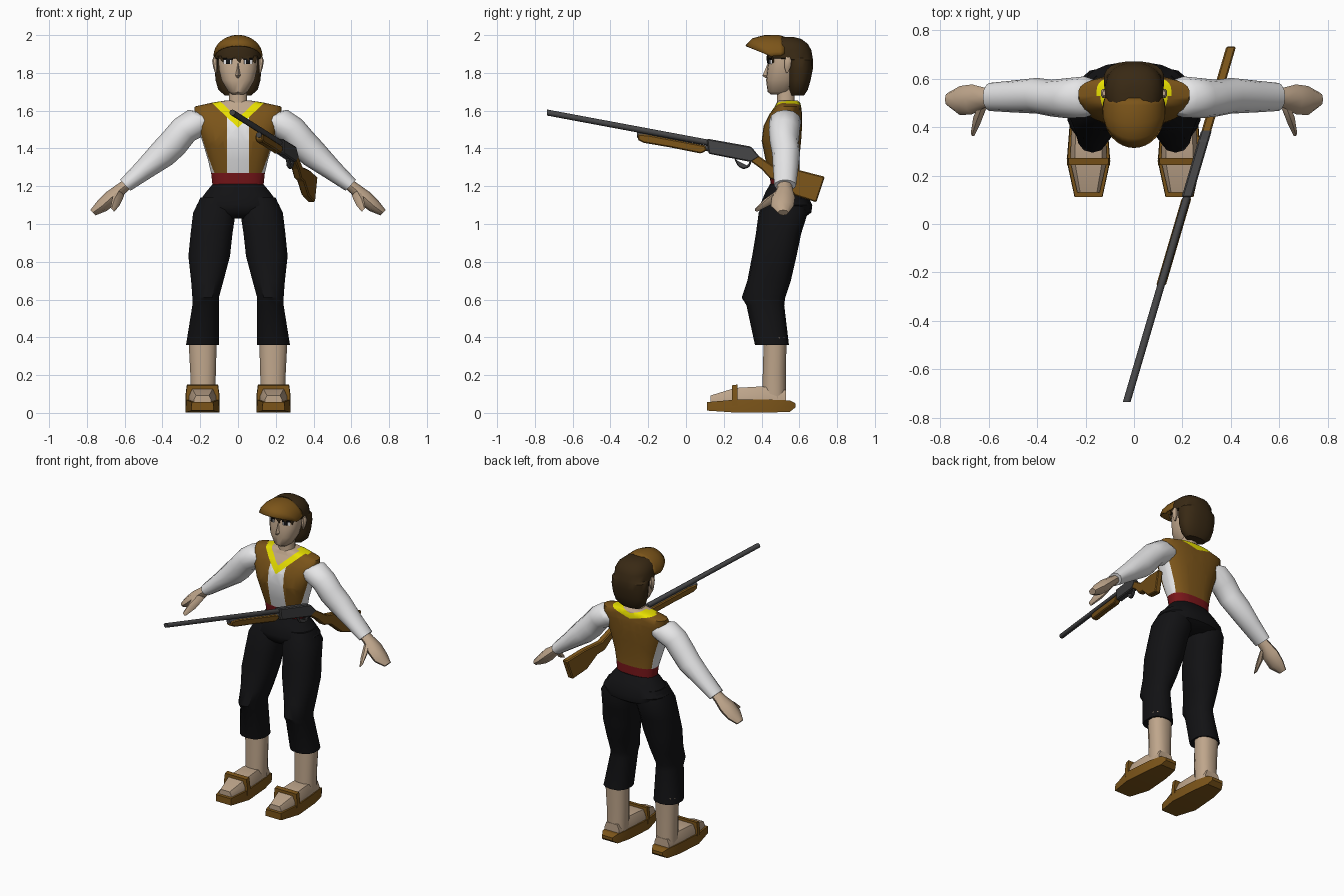
import bpy, bmesh, math
from mathutils import Vector

if "Cube" in bpy.data.objects:
    bpy.data.objects.remove(bpy.data.objects["Cube"])

COLORS = {"white": (.82, .82, .83), "vest_brown": (.2, .09, .01), "yellow": (.85, .78, .0),
          "sash_red": (.19, .008, .01), "trouser_black": (.006, .006, .007), "skin": (.52, .38, .26),
          "hair_brown": (.04, .022, .007), "gun_grey": (.06, .06, .062)}
MATS = {}
for key, c in COLORS.items():
    MATS[key] = bpy.data.materials.new(key)
    MATS[key].diffuse_color = (*c, 1)


def finish(name, bm, mats, angle=40):
    bmesh.ops.recalc_face_normals(bm, faces=bm.faces)
    me = bpy.data.meshes.new(name)
    bm.to_mesh(me)
    bm.free()
    for m in mats.split():
        me.materials.append(MATS[m])
    ob = bpy.data.objects.new(name, me)
    bpy.context.collection.objects.link(ob)
    if angle:
        bpy.ops.object.select_all(action='DESELECT')
        ob.select_set(True)
        bpy.context.view_layer.objects.active = ob
        bpy.ops.object.shade_smooth_by_angle(angle=math.radians(angle))
    return ob


def skin_rings(rings, closed=True):
    """Bridge a list of point rings; cap the ends when closed."""
    bm = bmesh.new()
    vs = [[bm.verts.new(p) for p in r] for r in rings]
    n = len(vs[0])
    for a, b in zip(vs, vs[1:]):
        for i in range(n if closed else n - 1):
            j = (i + 1) % n
            bm.faces.new((a[i], a[j], b[j], b[i]))
    if closed:
        bm.faces.new(vs[0])
        bm.faces.new(vs[-1])
    return bm


def hring(z, x0, x1, y0, y1, n=16, p=2.4):
    """Horizontal superellipse filling a box."""
    pts = []
    for i in range(n):
        a = 2 * math.pi * (i + .5) / n
        c, s = math.cos(a), math.sin(a)
        pts.append(((x0 + x1) / 2 + (x1 - x0) / 2 * math.copysign(abs(c) ** (2 / p), c),
                    (y0 + y1) / 2 + (y1 - y0) / 2 * math.copysign(abs(s) ** (2 / p), s), z))
    return pts


def column(name, rows, mat, side=1, n=16, angle=40):
    """Rows are z, x0, x1, y0, y1."""
    return finish(name, skin_rings([hring(z, side * a, side * b, c, d, n) for z, a, b, c, d in rows]), mat, angle)


def limb(name, rows, mat, side, n=10):
    """Rows are x, y, z, radius, y radius, along the slanting arm."""
    rings = []
    for x, y, z, r, ry in rows:
        ang = [2 * math.pi * i / n for i in range(n)]
        rings.append([(side * (x + .69 * r * math.cos(a)), y + ry * math.sin(a), z + .72 * r * math.cos(a)) for a in ang])
    return finish(name, skin_rings(rings), mat, 45)


def shoe_part(name, rows, mat, side, taper):
    """Rows are y, half width, z0, z1; sections narrow to the top."""
    rings = []
    for y, h, z0, z1 in rows:
        rings.append([(side * (.188 + k), y, z) for k, z in
                      ((-h, z0), (h, z0), (h, (z0 + z1) / 2), (h * taper, z1), (-h * taper, z1), (-h, (z0 + z1) / 2))])
    return finish(name, skin_rings(rings), mat, 25)


def sym(rows):
    return [(z, -h, h, a, b) for z, h, a, b in rows]


# torso: shirt, vest, collar and sash in one skin, cut along the colour borders
rows = sym([(1.20, .135, .45, .60), (1.27, .143, .44, .60), (1.34, .16, .42, .60), (1.44, .19, .40, .61),
            (1.52, .217, .41, .615), (1.58, .232, .44, .615), (1.622, .23, .47, .61),
            (1.642, .14, .48, .605), (1.655, .06, .49, .59)])
bm = skin_rings([hring(*r, 28, 2.6) for r in rows])
cuts = [((0, 0, 1.27), (0, 0, 1)), ((0, .47, 0), (0, 1, 0)), ((0, .56, 0), (0, 1, 0)), ((0, .53, 0), (0, 1, 0))]
for s in (-1, 1):
    cuts.append(((s * .058, 0, 0), (1, 0, 0)))
    cuts += [((0, 0, z), (-s * k, 0, 1)) for z, k in ((1.51, .95), (1.56, .95), (1.60, .25), (1.635, .25))]
for co, no in cuts:
    bmesh.ops.bisect_plane(bm, geom=bm.verts[:] + bm.edges[:] + bm.faces[:], plane_co=co, plane_no=Vector(no).normalized())
for f in bm.faces:
    x, y, z = f.calc_center_median()
    x = abs(x)
    front = y < .53
    d = z - (1.51 + .95 * x if front else 1.60 + .25 * x)
    if z < 1.27:
        f.material_index = 3
    elif d > (.05 if front else .035):
        f.material_index = 4
    elif d > 0:
        f.material_index = 2
    elif (front and y < .47 and x < .058) or (.47 < y < .56 and x > .1 and z < 1.5):
        f.material_index = 0
    else:
        f.material_index = 1
finish("torso", bm, "white vest_brown yellow sash_red skin", 50)

# trousers
column("trouser_seat", sym([(1.212, .135, .445, .605), (1.17, .17, .42, .635), (1.10, .222, .39, .67),
                            (1.06, .20, .40, .665), (1.03, .08, .43, .62)]), "trouser_black", n=20)
for s, side in ((1, "left"), (-1, "right")):
    column(side + "_trouser_leg", [
        (1.14, .02, .20, .42, .62), (1.06, .01, .24, .385, .645), (.95, .027, .253, .37, .61),
        (.83, .04, .265, .35, .585), (.70, .075, .25, .325, .555), (.61, .10, .243, .295, .525),
        (.57, .10, .243, .32, .52), (.36, .10, .277, .365, .545)], "trouser_black", s, 14, 35)
    # lower leg, foot and sandal
    column(side + "_shin", [(.40, .11, .265, .41, .535), (.22, .115, .255, .405, .53), (.07, .12, .25, .40, .53)], "skin", s, 12)
    shoe_part(side + "_foot", [(.13, .046, .045, .092), (.26, .076, .05, .132), (.40, .07, .05, .14), (.53, .055, .05, .12)], "skin", s, .75)
    shoe_part(side + "_sandal_sole", [(.112, .058, .012, .057), (.26, .09, .002, .07), (.45, .075, .002, .07),
                                      (.55, .056, .006, .066), (.58, .04, .03, .05)], "vest_brown", s, .97)
    shoe_part(side + "_sandal_strap", [(.243, .088, .04, .146), (.272, .09, .04, .15)], "vest_brown", s, .92)
    # sleeve, hand and thumb
    limb(side + "_sleeve", [(.16, .525, 1.55, .06, .07), (.205, .525, 1.545, .083, .085), (.285, .52, 1.497, .078, .082),
                            (.34, .52, 1.43, .08, .076), (.40, .53, 1.37, .076, .074), (.50, .527, 1.285, .056, .066),
                            (.597, .525, 1.205, .04, .058)], "white", s, 12)
    limb(side + "_hand", [(.57, .522, 1.225, .028, .036), (.62, .522, 1.185, .032, .042), (.67, .515, 1.14, .04, .062),
                          (.72, .51, 1.095, .036, .06), (.768, .515, 1.06, .02, .028)], "skin", s, 8)
    limb(side + "_thumb", [(.62, .50, 1.17, .026, .02), (.645, .44, 1.12, .028, .03), (.665, .375, 1.075, .014, .012)], "skin", s, 6)
    # ear
    column(side + "_ear", [(1.80, .112, .122, .53, .54), (1.83, .108, .132, .52, .555), (1.865, .108, .138, .52, .56),
                           (1.885, .11, .13, .53, .55)], "skin", s, 8)
    # eye plates
    for nm, x, y, w, h, z, mat in (("eye_white", .055, .443, .046, .024, 1.858, "white"),
                                   ("pupil", .052, .438, .022, .024, 1.858, "trouser_black"),
                                   ("upper_lid", .055, .441, .052, .007, 1.873, "trouser_black")):
        bm = bmesh.new()
        bmesh.ops.create_cube(bm, size=1)
        bmesh.ops.scale(bm, vec=(w, .008, h), verts=bm.verts)
        ob = finish(f"{side}_{nm}", bm, mat, 0)
        ob.location = (s * x, y, z)
        ob.rotation_euler.z = s * .38

# neck, face and nose
column("neck", sym([(1.60, .06, .475, .585), (1.65, .05, .48, .575), (1.74, .05, .48, .58)]), "skin", n=12)
column("face", sym([(1.685, .03, .45, .54), (1.70, .052, .432, .56), (1.76, .088, .424, .59), (1.82, .102, .43, .6),
                    (1.88, .106, .44, .6), (1.95, .09, .46, .6)]), "skin", n=18)
bm = skin_rings([[(0, .432, 1.85), (.004, .44, 1.85), (-.004, .44, 1.85)],
                 [(0, .405, 1.785), (.018, .435, 1.785), (-.018, .435, 1.785)],
                 [(0, .42, 1.772), (.01, .44, 1.772), (-.01, .44, 1.772)]])
finish("nose", bm, "skin")

# hair: back mass that steps forward into the fringe
column("hair", sym([(1.68, .07, .555, .625), (1.71, .105, .545, .645), (1.76, .12, .535, .66), (1.82, .125, .53, .672),
                    (1.868, .125, .525, .673), (1.878, .122, .428, .672), (1.92, .12, .425, .665), (1.955, .105, .43, .645),
                    (1.98, .075, .45, .61), (1.99, .04, .48, .57)]), "hair_brown", n=20)
for i, x in enumerate((-.085, -.045, .0, .04, .08)):
    y = .425 + 4.2 * x * x
    bm = skin_rings([[(x - .024, y, 1.89), (x + .024, y, 1.89), (x, y + .02, 1.89)],
                     [(x + .008, y + .004, 1.853), (x + .012, y + .004, 1.853), (x + .01, y + .012, 1.853)]])
    finish(f"fringe_lock_{i}", bm, "hair_brown")

# cap visor: arched shell
shell = []
for w, y, dy, z, dz in ((.122, .455, .138, 1.885, .058), (.126, .46, .105, 1.888, .092),
                        (.126, .475, .06, 1.89, .106), (.124, .50, .01, 1.89, .107), (.118, .52, 0, 1.90, .088)):
    arc = [math.pi * (i / 16 - .5) for i in range(17)]
    shell.append([(w * math.sin(a), y - dy * math.cos(a), z + dz * math.cos(a)) for a in arc])
cap = finish("cap_visor", skin_rings(shell, False), "vest_brown")
mod = cap.modifiers.new("thickness", 'SOLIDIFY')
mod.thickness = .008
mod.offset = 0


# shotgun: side profiles given width along its slanted line
def gun_x(y):
    return -.03 + .294 * (y + .735)


def gun_plate(name, outline, w, mat):
    rings = [[(gun_x(y) + s * w * k, cy + (y - cy) * 1, z) for y, z in outline]
             for s, k in ((-1, 1), (1, 1)) for cy in (0,)]
    ob = finish(name, skin_rings(rings), mat, 0)
    bev = ob.modifiers.new("rounding", 'BEVEL')
    bev.width = .006
    bev.segments = 1


def gun_tube(name, y0, z0, y1, z1, r, mat):
    ang = [2 * math.pi * i / 8 for i in range(8)]
    finish(name, skin_rings([[(gun_x(y) + r * math.cos(a), y, z + r * math.sin(a)) for a in ang]
                             for y, z in ((y0, z0), (y1, z1))]), mat, 50)


gun_tube("barrel", -.735, 1.59, .16, 1.423, .016, "gun_grey")
gun_tube("magazine_tube", -.26, 1.472, .14, 1.395, .015, "gun_grey")
gun_plate("forend", [(-.255, 1.475), (-.255, 1.445), (-.225, 1.43), (-.08, 1.405), (.08, 1.373), (.11, 1.39), (.10, 1.415), (-.2, 1.472)],
          .02, "vest_brown")
gun_plate("receiver", [(.11, 1.452), (.345, 1.41), (.39, 1.355), (.345, 1.328), (.12, 1.372)], .022, "gun_grey")
gun_plate("trigger_guard", [(.255, 1.345), (.275, 1.305), (.305, 1.29), (.335, 1.3), (.35, 1.335), (.338, 1.335),
                            (.328, 1.31), (.305, 1.302), (.282, 1.313), (.268, 1.345)], .01, "gun_grey")
gun_plate("stock", [(.345, 1.385), (.385, 1.36), (.47, 1.302), (.60, 1.285), (.735, 1.25), (.69, 1.115), (.58, 1.15),
                    (.50, 1.225), (.445, 1.24), (.40, 1.29), (.345, 1.33)], .02, "vest_brown")

for m in bpy.data.materials:
    if m.users and not m.is_grease_pencil:
        m.use_nodes = True
        m.node_tree.nodes["Principled BSDF"].inputs["Base Color"].default_value = m.diffuse_color
